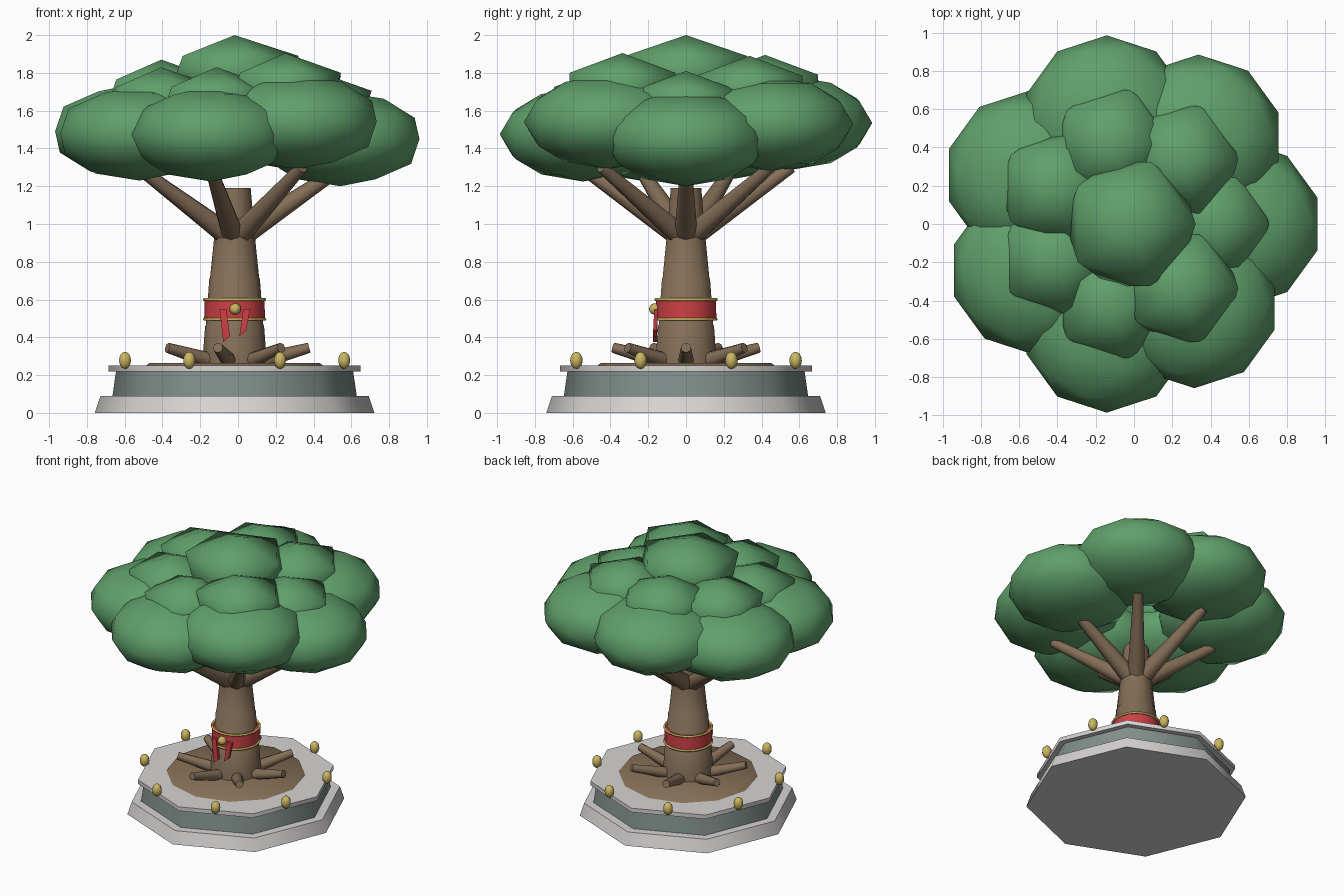
import bpy, bmesh, math
from mathutils import Vector, Matrix

if "Cube" in bpy.data.objects:
    bpy.data.objects.remove(bpy.data.objects["Cube"])

CX = -0.018  # trunk axis, canopy is slightly lopsided


def mat(name, r, g, b):
    m = bpy.data.materials.new(name)
    m.diffuse_color = (r, g, b, 1)
    m.use_nodes = True
    m.node_tree.nodes["Principled BSDF"].inputs["Base Color"].default_value = m.diffuse_color
    return m


LEAF = mat("leaf green", 0.115, 0.35, 0.145)
BARK = mat("bark brown", 0.23, 0.155, 0.095)
SOIL = mat("soil brown", 0.24, 0.16, 0.095)
STONE = mat("pale stone", 0.68, 0.66, 0.65)
SLATE = mat("grey green stone", 0.22, 0.275, 0.26)
RED = mat("ribbon red", 0.60, 0.05, 0.06)
GOLD = mat("gold", 0.60, 0.47, 0.12)


def finish(name, bm, material, angle=50):
    bmesh.ops.recalc_face_normals(bm, faces=bm.faces)
    me = bpy.data.meshes.new(name)
    bm.to_mesh(me)
    bm.free()
    me.materials.append(material)
    me.polygons.foreach_set("use_smooth", [True] * len(me.polygons))
    me.set_sharp_from_angle(angle=math.radians(angle))
    ob = bpy.data.objects.new(name, me)
    bpy.context.collection.objects.link(ob)
    return ob


def lathe(name, profile, sides, material):
    """Closed stack of rings (radius, z) around the trunk axis."""
    bm = bmesh.new()
    rings = [[bm.verts.new((CX + r * math.cos(2 * math.pi * i / sides),
                            r * math.sin(2 * math.pi * i / sides), z))
              for i in range(sides)] for r, z in profile]
    for a, b in zip(rings, rings[1:]):
        for i in range(sides):
            j = (i + 1) % sides
            bm.faces.new((a[i], a[j], b[j], b[i]))
    bm.faces.new(rings[0])
    bm.faces.new(rings[-1])
    return finish(name, bm, material)


def limb(name, p, q, r1, r2, sides=8):
    """Tapered log from p to q."""
    p, q = Vector(p), Vector(q)
    d = q - p
    bm = bmesh.new()
    bmesh.ops.create_cone(bm, cap_ends=True, segments=sides, radius1=r1, radius2=r2, depth=d.length,
                          matrix=Matrix.Translation((p + q) / 2) @ d.to_track_quat('Z', 'Y').to_matrix().to_4x4())
    return finish(name, bm, BARK)


def blob(name, c, r, rz, sub, material):
    bm = bmesh.new()
    bmesh.ops.create_icosphere(bm, subdivisions=sub, radius=1,
                               matrix=Matrix.Translation(c) @ Matrix.Diagonal((r, r, rz, 1)))
    return finish(name, bm, material, 180)


def polar(r, a, z):
    return (CX + r * math.cos(a), r * math.sin(a), z)


def torus(name, R, r, z, material, n=24, m=6):
    bm = bmesh.new()
    v = [[bm.verts.new(polar(R + r * math.cos(2 * math.pi * j / m), 2 * math.pi * i / n,
                             z + r * math.sin(2 * math.pi * j / m))) for j in range(m)] for i in range(n)]
    for i in range(n):
        for j in range(m):
            k, l = (i + 1) % n, (j + 1) % m
            bm.faces.new((v[i][j], v[k][j], v[k][l], v[i][l]))
    return finish(name, bm, material, 180)


# octagonal planter
lathe("planter_foot", [(0.74, 0), (0.71, 0.09)], 8, STONE)
lathe("planter_wall", [(0.648, 0.08), (0.627, 0.225)], 8, SLATE)
lathe("planter_rim", [(0.667, 0.22), (0.667, 0.25)], 8, STONE)
lathe("soil", [(0.475, 0.245), (0.45, 0.265)], 12, SOIL)

# lamp finials over the middle of each side
for i in range(8):
    c = polar(0.628, math.radians(22.5 + 45 * i), 0.278)
    bm = bmesh.new()
    bmesh.ops.create_uvsphere(bm, u_segments=10, v_segments=8, radius=1,
                              matrix=Matrix.Translation(c) @ Matrix.Diagonal((0.033, 0.033, 0.045, 1)))
    finish(f"finial_{i}", bm, GOLD, 180)

# trunk
lathe("trunk", [(0.172, 0.25), (0.156, 0.46), (0.152, 0.465), (0.134, 0.71), (0.13, 0.715),
                (0.105, 0.96), (0.085, 1.19)], 10, BARK)

# red sash with gold cords, knot and two tails
lathe("sash", [(0.161, 0.5), (0.158, 0.6)], 12, RED)
torus("sash_cord_bottom", 0.160, 0.008, 0.495, GOLD)
torus("sash_cord_top", 0.160, 0.008, 0.60, GOLD)
blob("sash_knot", (CX + 0.003, -0.165, 0.55), 0.031, 0.031, 2, GOLD)
for side, x0, x1, z1 in (("left", -0.08, -0.06, 0.39), ("right", 0.046, 0.025, 0.42)):
    bm = bmesh.new()
    bmesh.ops.create_cube(bm, size=1)
    for v in bm.verts:
        top = v.co.z > 0
        v.co = Vector(((x0 if top else x1) + v.co.x * 0.036,
                       (-0.158 if top else -0.164) + v.co.y * 0.02,
                       (0.55 if top else z1) + v.co.x * (0 if top else 0.03)))
    finish(f"sash_tail_{side}", bm, RED, 30)

# seven roots, branches and two rings of foliage
low = [(0.56, 1.45), (0.57, 1.53), (0.56, 1.535), (0.59, 1.49), (0.56, 1.48), (0.56, 1.475), (0.535, 1.54)]
high = [1.81, 1.89, 1.895, 1.87, 1.83, 1.83, 1.905]
for i in range(7):
    a = 2 * math.pi * i / 7
    limb(f"root_{i}", polar(0.10, a, 0.265), polar(0.395, a, 0.345), 0.045, 0.027)
    limb(f"branch_{i}", polar(0.06, a, 0.955), polar(0.57, a, 1.30), 0.06, 0.032)
    r, z = low[i]
    blob(f"lower_foliage_{i}", polar(r, a, z), 0.44, 0.25, 2, LEAF)
    blob(f"upper_foliage_{i}", polar(0.43, a, high[i] - 0.19), 0.33, 0.19, 1, LEAF)
blob("crown_foliage", (CX, 0, 1.80), 0.38, 0.20, 1, LEAF)
